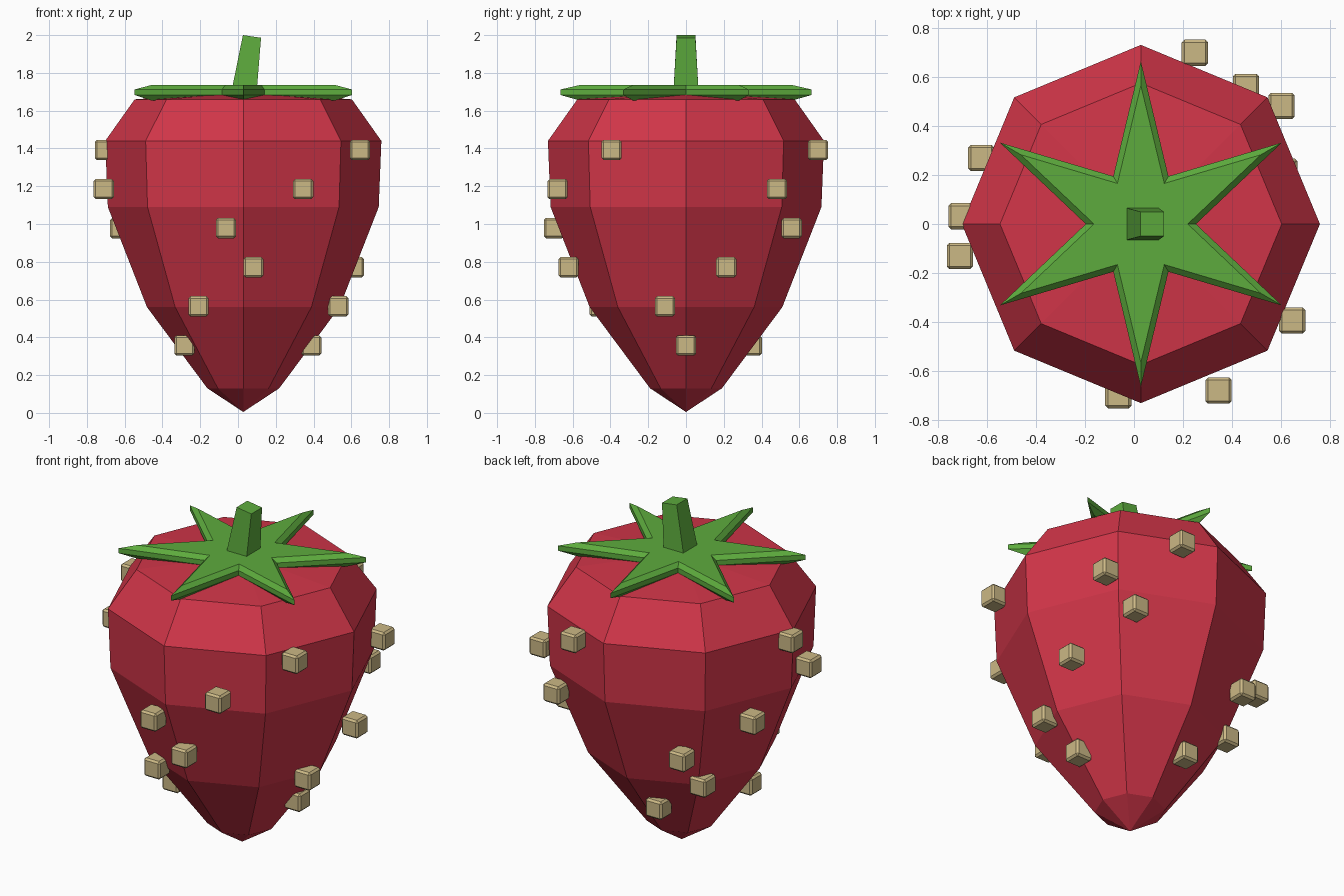
import bpy, bmesh
from math import sin, cos, radians
from mathutils import Vector

if "Cube" in bpy.data.objects:
    bpy.data.objects.remove(bpy.data.objects["Cube"])

CX = 0.028  # axis of the fruit


def material(name, rgb):
    m = bpy.data.materials.new(name)
    m.use_nodes = True
    m.diffuse_color = (*rgb, 1)
    m.node_tree.nodes["Principled BSDF"].inputs["Base Color"].default_value = (*rgb, 1)
    return m


red = material("berry red", (0.64, 0.036, 0.066))
green = material("leaf green", (0.11, 0.41, 0.047))
tan = material("seed tan", (0.60, 0.48, 0.235))


def finish(name, bm, mat):
    bmesh.ops.recalc_face_normals(bm, faces=bm.faces)
    mesh = bpy.data.meshes.new(name)
    bm.to_mesh(mesh)
    bm.free()
    mesh.materials.append(mat)
    obj = bpy.data.objects.new(name, mesh)
    bpy.context.collection.objects.link(obj)
    return obj


def loft(name, rings, mat, bottom=None, top=None):
    """Skin a stack of closed rings; each end is a flat face or a fan to a point."""
    bm = bmesh.new()
    loops = [[bm.verts.new(p) for p in ring] for ring in rings]
    n = len(loops[0])
    for a, b in zip(loops, loops[1:]):
        for i in range(n):
            j = (i + 1) % n
            bm.faces.new((a[i], a[j], b[j], b[i]))
    for loop, point in ((loops[0], bottom), (loops[-1], top)):
        if point is None:
            bm.faces.new(loop)
        else:
            tip = bm.verts.new(point)
            for i in range(n):
                bm.faces.new((loop[i], loop[(i + 1) % n], tip))
    return finish(name, bm, mat)


def polar(r, degrees, z):
    a = radians(degrees)
    return Vector((CX + r * cos(a), r * sin(a), z))


# Eight-sided fruit body
profile = [(0.19, 0.13), (0.51, 0.56), (0.717, 1.09), (0.731, 1.44), (0.575, 1.66)]
loft("berry_body", [[polar(r, 45 * i, z) for i in range(8)] for r, z in profile],
     red, bottom=(CX, 0, 0.005), top=(CX, 0, 1.70))


# Six-pointed leaf crown with chamfered rims
def star(scale, z):
    return [polar((0.225 if i % 2 == 0 else 0.665) * scale, 30 * i, z) for i in range(12)]


loft("leaf_crown", [star(0.85, 1.655), star(1, 1.683), star(1, 1.712), star(0.85, 1.735)], green)


# Leaning, tapered stem
def square(x0, x1, half, z0, z1):
    return [(x0, -half, z0), (x1, -half, z1), (x1, half, z1), (x0, half, z0)]


loft("stem", [square(-0.037, 0.098, 0.067, 1.69, 1.69),
              square(0.026, 0.122, 0.05, 2.0, 1.986)], green)

# Seeds spiral round the body by the golden angle, over six heights
seed_radii = [0.36, 0.515, 0.624, 0.705, 0.75, 0.733]
for i in range(18):
    row = i % 6
    bm = bmesh.new()
    bmesh.ops.create_cube(bm, size=0.107)
    bmesh.ops.bevel(bm, geom=bm.edges[:], offset=0.011, segments=1, affect="EDGES")
    seed = finish(f"seed_{i + 1}", bm, tan)
    seed.location = polar(seed_radii[row], 137.5 * i, 0.357 + 0.207 * row)
